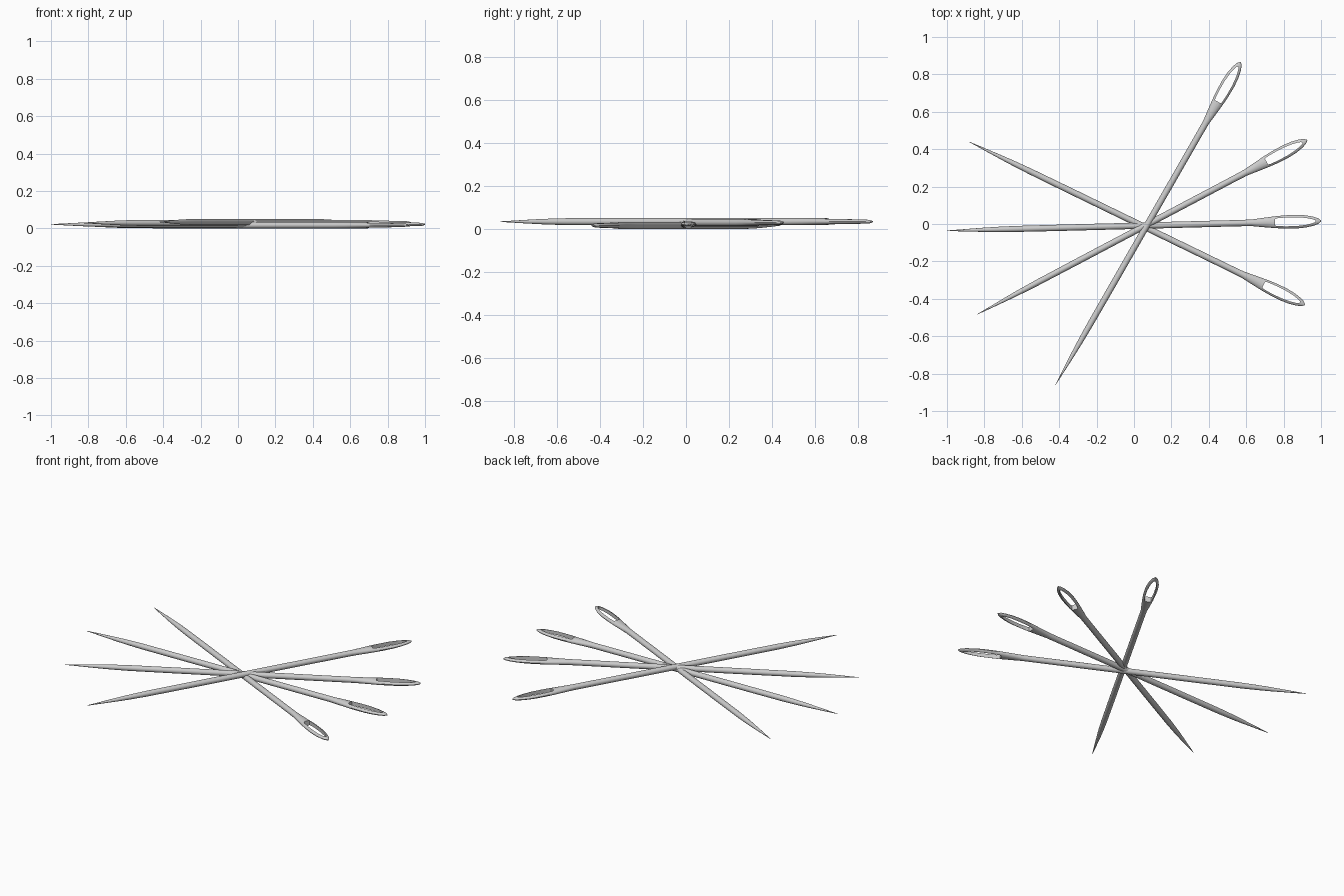
import bpy, bmesh, math
from mathutils import Vector

if "Cube" in bpy.data.objects:
    bpy.data.objects.remove(bpy.data.objects["Cube"])

SIDES = 16
L = 1.99

# stations along the needle: (position, half width, half height)
PROFILE = [
    (0.0, 0.0012, 0.0012), (0.10, 0.0065, 0.0065), (0.20, 0.0115, 0.0115),
    (0.27, 0.0140, 0.0140), (0.36, 0.0160, 0.0160), (0.60, 0.0168, 0.0165),
    (1.55, 0.0168, 0.0165), (1.62, 0.0175, 0.0165), (1.68, 0.0245, 0.0165),
    (1.75, 0.0320, 0.0165), (1.80, 0.0355, 0.0160), (1.86, 0.0365, 0.0150),
    (1.91, 0.0325, 0.0125), (1.95, 0.0240, 0.0100), (1.975, 0.0150, 0.0075),
    (L, 0.0030, 0.0030),
]
# half outline of the eye: (position, half width)
EYE = [(1.745, 0.017), (1.755, 0.0205), (1.80, 0.0235), (1.86, 0.0235),
       (1.91, 0.0185), (1.94, 0.0120), (1.96, 0.0050)]


def mesh_from_rings(name, rings):
    bm = bmesh.new()
    loops = [[bm.verts.new(p) for p in r] for r in rings]
    for a, b in zip(loops, loops[1:]):
        for i in range(len(a)):
            j = (i + 1) % len(a)
            bm.faces.new((a[i], a[j], b[j], b[i]))
    bm.faces.new(loops[0][::-1])
    bm.faces.new(loops[-1])
    bmesh.ops.recalc_face_normals(bm, faces=bm.faces)
    me = bpy.data.meshes.new(name)
    bm.to_mesh(me)
    bm.free()
    return me


def add(name, me):
    ob = bpy.data.objects.new(name, me)
    bpy.context.collection.objects.link(ob)
    return ob


# needle body, lying along x
rings = []
for u, w, h in PROFILE:
    rings.append([(u, w * math.cos(2 * math.pi * i / SIDES),
                   h * math.sin(2 * math.pi * i / SIDES)) for i in range(SIDES)])
blank = add("needle_blank", mesh_from_rings("needle_blank", rings))

# eye cutter
outline = [(u, w) for u, w in EYE] + [(u, -w) for u, w in reversed(EYE)]
cutter = add("eye_cutter", mesh_from_rings(
    "eye_cutter", [[(u, w, z) for u, w in outline] for z in (-0.05, 0.05)]))
cutter.hide_render = True

mod = blank.modifiers.new("eye", 'BOOLEAN')
mod.operation = 'DIFFERENCE'
mod.solver = 'EXACT'
mod.object = cutter
dg = bpy.context.evaluated_depsgraph_get()
needle_mesh = bpy.data.meshes.new_from_object(blank.evaluated_get(dg))
bpy.data.objects.remove(blank)
bpy.data.objects.remove(cutter)

# four crossed needles: point end, eye end, height
NEEDLES = [
    ((-0.420, -0.860), (0.570, 0.866), 0.0345),
    ((-0.836, -0.482), (0.925, 0.448), 0.0295),
    ((-1.000, -0.036), (1.000, 0.016), 0.0215),
    ((-0.878, 0.438), (0.914, -0.432), 0.0170),
]
for k, (p, e, z) in enumerate(NEEDLES):
    d = Vector(e) - Vector(p)
    ob = add("needle_%d" % (k + 1), needle_mesh.copy())
    ob.location = (p[0], p[1], z)
    ob.rotation_euler = (0, 0, math.atan2(d.y, d.x))
    ob.scale = (d.length / L, 1, 1)
    bpy.ops.object.select_all(action='DESELECT')
    ob.select_set(True)
    bpy.context.view_layer.objects.active = ob
    bpy.ops.object.shade_smooth_by_angle(angle=math.radians(40))
